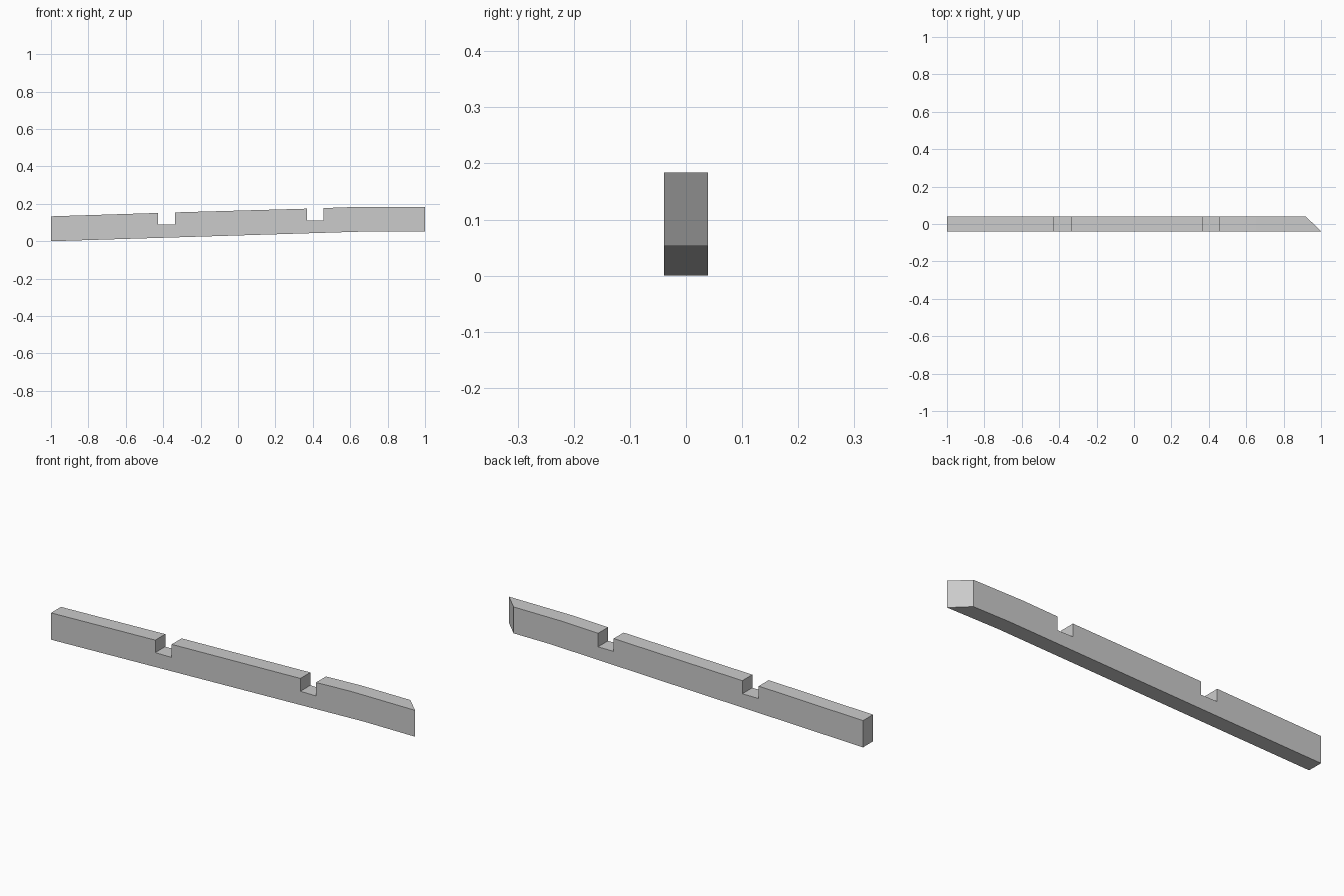
import bpy
import bmesh

cube = bpy.data.objects.get("Cube")
if cube:
    bpy.data.objects.remove(cube, do_unlink=True)

HALF_DEPTH = 0.039
MITRE = 0.08


def make_material(name, colour):
    mat = bpy.data.materials.new(name)
    mat.use_nodes = True
    mat.diffuse_color = colour
    mat.node_tree.nodes["Principled BSDF"].inputs["Base Color"].default_value = colour
    return mat


def notch(x0, x1, z0, z1, floor):
    """Square housing cut down from the top edge."""
    return [(x0, z0), (x0, floor), (x1, floor), (x1, z1)]


# Side outline: sloping beam, two notches, level end
top = [(-1, 0.133)]
top += notch(-0.427, -0.337, 0.151, 0.154, 0.089)
top += notch(0.37, 0.456, 0.174, 0.177, 0.110)
top += [(0.65, 0.184), (1, 0.184)]
outline = [(-1, 0), (0.72, 0.053), (1, 0.053)] + top[::-1]

# Extrude the outline through the depth, mitring the far end at the back
bm = bmesh.new()
front = bm.faces.new([bm.verts.new((x, -HALF_DEPTH, z)) for x, z in outline])
back = bmesh.ops.extrude_face_region(bm, geom=[front])["geom"]
for v in back:
    if isinstance(v, bmesh.types.BMVert):
        v.co.y = HALF_DEPTH
        if v.co.x > 0.99:
            v.co.x -= MITRE
bmesh.ops.recalc_face_normals(bm, faces=bm.faces[:])

mesh = bpy.data.meshes.new("notched_beam")
bm.to_mesh(mesh)
bm.free()
mesh.materials.append(make_material("light grey", (0.6, 0.6, 0.6, 1)))
beam = bpy.data.objects.new("notched_beam", mesh)
bpy.context.scene.collection.objects.link(beam)
